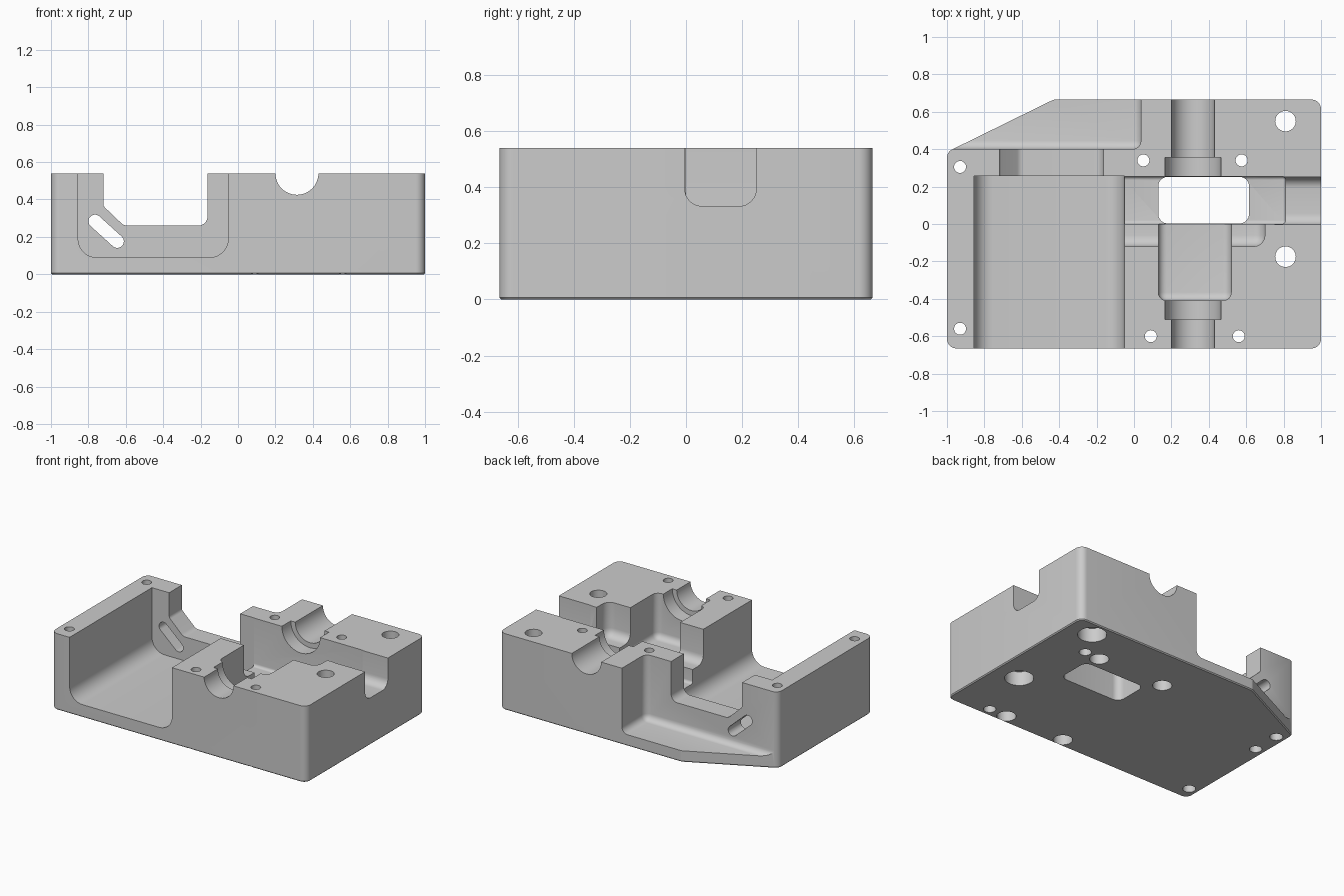
import bpy, bmesh, math
from mathutils import Vector

cube = bpy.data.objects.get("Cube")
if cube:
    bpy.data.objects.remove(cube, do_unlink=True)

GREY = (0.6, 0.6, 0.6, 1)
metal = bpy.data.materials.new("plain grey metal")
metal.use_nodes = True
metal.diffuse_color = GREY
metal.node_tree.nodes["Principled BSDF"].inputs["Base Color"].default_value = GREY

TOP, OVER = 0.54, 0.9      # block height, height reached by open-topped cutters


def make_object(name, bm):
    bmesh.ops.recalc_face_normals(bm, faces=bm.faces)
    mesh = bpy.data.meshes.new(name)
    bm.to_mesh(mesh)
    bm.free()
    mesh.materials.append(metal)
    obj = bpy.data.objects.new(name, mesh)
    bpy.context.collection.objects.link(obj)
    return obj


def rounded(points, steps=8):
    """Round the corners of a polygon given as (u, v, radius)."""
    out = []
    for i, (u, v, r) in enumerate(points):
        p = Vector((u, v))
        if r == 0:
            out.append(p)
            continue
        a = (Vector(points[i - 1][:2]) - p).normalized()
        b = (Vector(points[(i + 1) % len(points)][:2]) - p).normalized()
        half = a.angle(b) / 2
        centre = p + (a + b).normalized() * (r / math.sin(half))
        start = p + a * (r / math.tan(half)) - centre
        end = p + b * (r / math.tan(half)) - centre
        for k in range(steps + 1):
            out.append(centre + start.normalized().slerp(end.normalized(), k / steps) * r)
    return out


def prism(name, points, axis, lo, hi):
    """Extrude a rounded polygon along an axis."""
    place = {"x": lambda p, w: (w, p.x, p.y),
             "y": lambda p, w: (p.x, w, p.y),
             "z": lambda p, w: (p.x, p.y, w)}[axis]
    bm = bmesh.new()
    outline = rounded(points)
    rings = [[bm.verts.new(place(p, w)) for p in outline] for w in (lo, hi)]
    for ring in rings:
        bm.faces.new(ring)
    for i in range(len(outline)):
        bm.faces.new((rings[0][i - 1], rings[0][i], rings[1][i], rings[1][i - 1]))
    return make_object(name, bm)


def soft_box(name, lo, hi, radius):
    """Box with all edges rounded, for pockets with filleted floors."""
    bm = bmesh.new()
    bmesh.ops.create_cube(bm, size=1)
    for v in bm.verts:
        v.co = [(l + h) / 2 + c * (h - l) for l, h, c in zip(lo, hi, v.co)]
    bmesh.ops.bevel(bm, geom=bm.edges[:], offset=radius, segments=6,
                    profile=0.5, affect="EDGES")
    return make_object(name, bm)


def rod(name, axis, u, v, r, lo, hi, sides=48):
    circle = [(u + r * math.cos(t * math.tau / sides),
               v + r * math.sin(t * math.tau / sides), 0) for t in range(sides)]
    return prism(name, circle, axis, lo, hi)


# Main block with rounded corners and one slanted rear corner
block = prism("machined_block", [
    (-1, -0.665, 0.05), (1, -0.665, 0.05), (1, 0.665, 0.05),
    (-0.43, 0.665, 0.04), (-1, 0.385, 0.05)], "z", 0, TOP)
bm = bmesh.new()
bm.from_mesh(block.data)
rim = [e for e in bm.edges if all(v.co.z < 0.001 for v in e.verts)]
bmesh.ops.bevel(bm, geom=rim, offset=0.007, segments=1, affect="EDGES")
bm.to_mesh(block.data)
bm.free()


def cut(cutter):
    mod = block.modifiers.new("cut", "BOOLEAN")
    mod.operation = "DIFFERENCE"
    mod.solver = "EXACT"
    mod.object = cutter
    bpy.context.view_layer.objects.active = block
    bpy.ops.object.modifier_apply(modifier=mod.name)
    bpy.data.objects.remove(cutter, do_unlink=True)


# Low ledge at the rear
cut(soft_box("rear_ledge", (-1.4, 0.4, 0.08), (0.037, 1, OVER), 0.045))

# Large side pocket, open at the front
cut(prism("side_pocket", [
    (-0.855, 0.09, 0.1), (-0.052, 0.09, 0.1), (-0.052, OVER, 0), (-0.855, OVER, 0)],
    "y", -1, 0.257))

# Window and slanted slot in the rear wall
cut(prism("wall_window", [
    (-0.72, OVER, 0), (-0.72, 0.365, 0.03), (-0.61, 0.26, 0.05),
    (-0.163, 0.26, 0.05), (-0.163, OVER, 0)], "y", 0.2, 0.6))
mid, along = Vector((-0.705, 0.23)), Vector((0.74, -0.67)).normalized()
side = Vector((-along.y, along.x))
corners = [mid + along * a * 0.115 + side * s * 0.035
           for a, s in ((-1, -1), (1, -1), (1, 1), (-1, 1))]
cut(prism("slanted_slot", [(c.x, c.y, 0.0345) for c in corners], "y", 0.2, 0.6))

# Cross channel, its raised side exit and the opening through the floor
cut(soft_box("cross_channel", (-0.2, 0, 0.2), (0.81, 0.255, OVER), 0.02))
cut(prism("side_exit", [
    (-0.004, 0.333, 0.06), (0.25, 0.333, 0.06), (0.25, OVER, 0), (-0.004, OVER, 0)],
    "x", 0.75, 1.3))
cut(prism("floor_opening", [
    (0.13, 0.003, 0.05), (0.615, 0.003, 0.05), (0.615, 0.252, 0.05), (0.13, 0.252, 0.05)],
    "z", -0.2, 0.4))

# Cup and shoulder slot in front of the channel
cut(soft_box("front_cup", (0.13, -0.41, 0.22), (0.52, 0.1, OVER), 0.045))
cut(soft_box("shoulder_slot", (-0.2, -0.12, 0.3), (0.7, 0.12, OVER), 0.06))

# Shaft bore with wider bearing seats
for name, r, lo, hi in (("front_bore", 0.115, -1, -0.3), ("front_seat", 0.15, -0.51, -0.3),
                        ("rear_seat", 0.15, 0.15, 0.355), ("rear_bore", 0.115, 0.2, 1)):
    cut(rod(name, "y", 0.315, TOP, r, lo, hi))

# Bolt holes, with wider counterbores underneath
for x, y, r, wide in ((0.81, 0.55, 0.055, 0.093), (0.81, -0.175, 0.055, 0.093),
                      (0.575, 0.34, 0.032, 0.062), (0.05, 0.34, 0.032, 0.062),
                      (0.56, -0.6, 0.032, 0.062), (0.09, -0.6, 0.032, 0.062),
                      (-0.93, 0.305, 0.032, 0.042), (-0.93, -0.56, 0.032, 0.042)):
    cut(rod("bolt_hole", "z", x, y, r, -0.2, OVER, 32))
    cut(rod("counterbore", "z", x, y, wide, -0.2, 0.1, 32))

# Blind pin holes underneath
for x, y in ((0.7, 0.35), (0.7, -0.6), (-0.93, 0.1)):
    cut(rod("pin_hole", "z", x, y, 0.04, -0.2, 0.08, 32))

# Smooth fillets, sharp edges
bpy.ops.object.select_all(action="DESELECT")
block.select_set(True)
bpy.context.view_layer.objects.active = block
bpy.ops.object.shade_smooth_by_angle(angle=math.radians(30))
